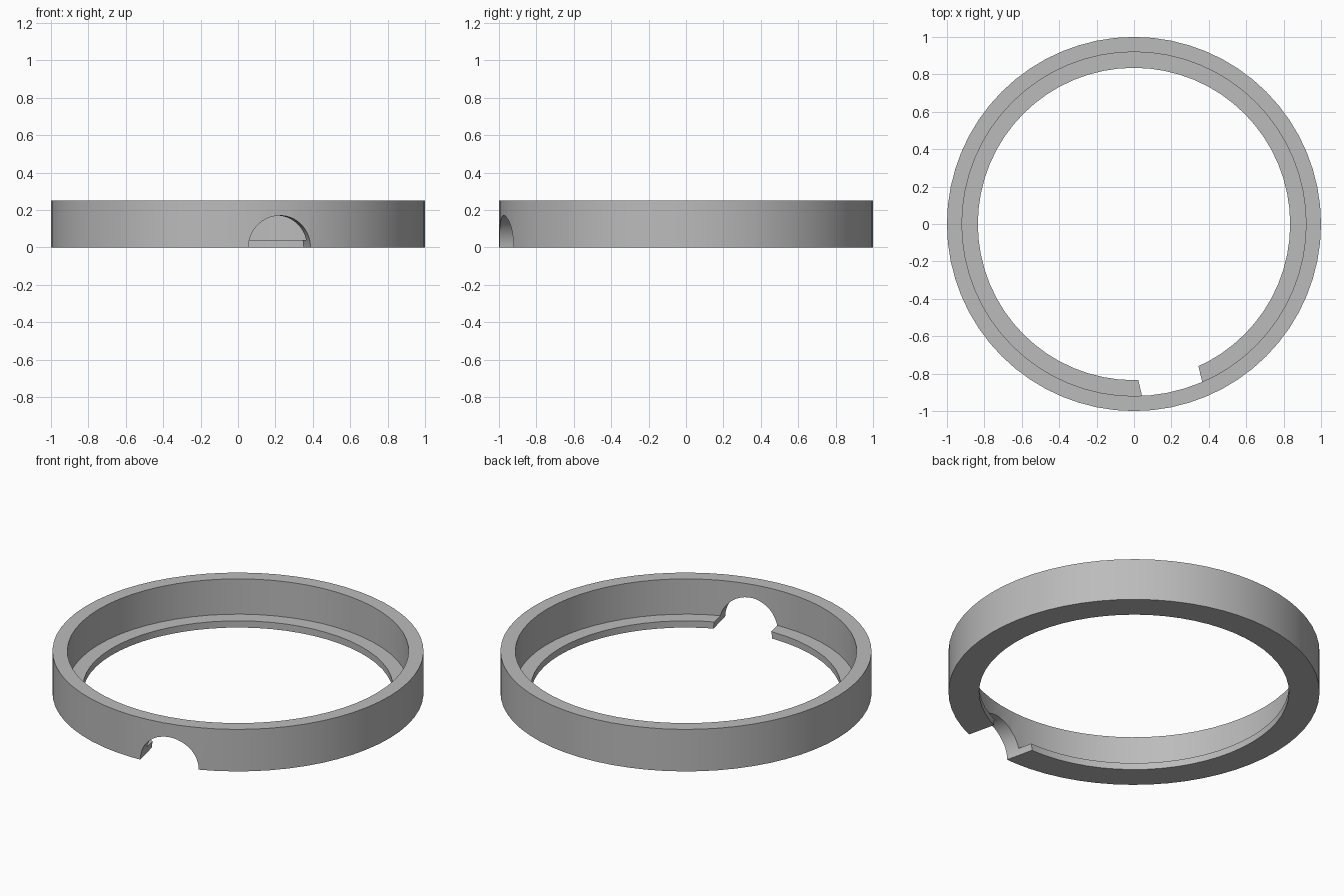
import bpy, bmesh, math
from mathutils import Matrix, Vector

cube = bpy.data.objects.get("Cube")
if cube:
    bpy.data.objects.remove(cube, do_unlink=True)

SEGMENTS = 64
NOTCH_ANGLE = math.radians(13)   # swing of the notch from the front toward +x

grey = bpy.data.materials.new("plain grey")
grey.use_nodes = True
grey.diffuse_color = (0.5, 0.5, 0.5, 1)
grey.node_tree.nodes["Principled BSDF"].inputs["Base Color"].default_value = (0.5, 0.5, 0.5, 1)


def add_object(name, bm):
    bmesh.ops.recalc_face_normals(bm, faces=bm.faces)
    mesh = bpy.data.meshes.new(name)
    bm.to_mesh(mesh)
    bm.free()
    mesh.materials.append(grey)
    obj = bpy.data.objects.new(name, mesh)
    bpy.context.collection.objects.link(obj)
    return obj


# Ring: L-shaped section (tall wall, low inner lip) turned around z
section = [(0.835, 0), (1, 0), (1, 0.25), (0.92, 0.25), (0.92, 0.04), (0.835, 0.04)]
bm = bmesh.new()
loops = []
for i in range(SEGMENTS):
    a = math.tau * i / SEGMENTS
    loops.append([bm.verts.new((r * math.cos(a), r * math.sin(a), z)) for r, z in section])
for i, here in enumerate(loops):
    after = loops[(i + 1) % SEGMENTS]
    for j in range(len(section)):
        k = (j + 1) % len(section)
        bm.faces.new((here[j], after[j], after[k], here[k]))
ring = add_object("ring", bm)

# Half-round notch through the wall and lip, along a radial direction
direction = Vector((math.sin(NOTCH_ANGLE), -math.cos(NOTCH_ANGLE), 0))
bm = bmesh.new()
bmesh.ops.create_cone(bm, cap_ends=True, segments=64, radius1=0.17, radius2=0.17, depth=0.7,
                      matrix=Matrix.Translation(direction * 0.9)
                      @ direction.to_track_quat('Z', 'Y').to_matrix().to_4x4())
cutter = add_object("notch_cutter", bm)

cut = ring.modifiers.new("notch", 'BOOLEAN')
cut.operation = 'DIFFERENCE'
cut.solver = 'EXACT'
cut.object = cutter

bpy.ops.object.select_all(action='DESELECT')
ring.select_set(True)
bpy.context.view_layer.objects.active = ring
bpy.ops.object.modifier_apply(modifier=cut.name)
bpy.data.objects.remove(cutter, do_unlink=True)
bpy.ops.object.shade_smooth_by_angle(angle=math.radians(30))
